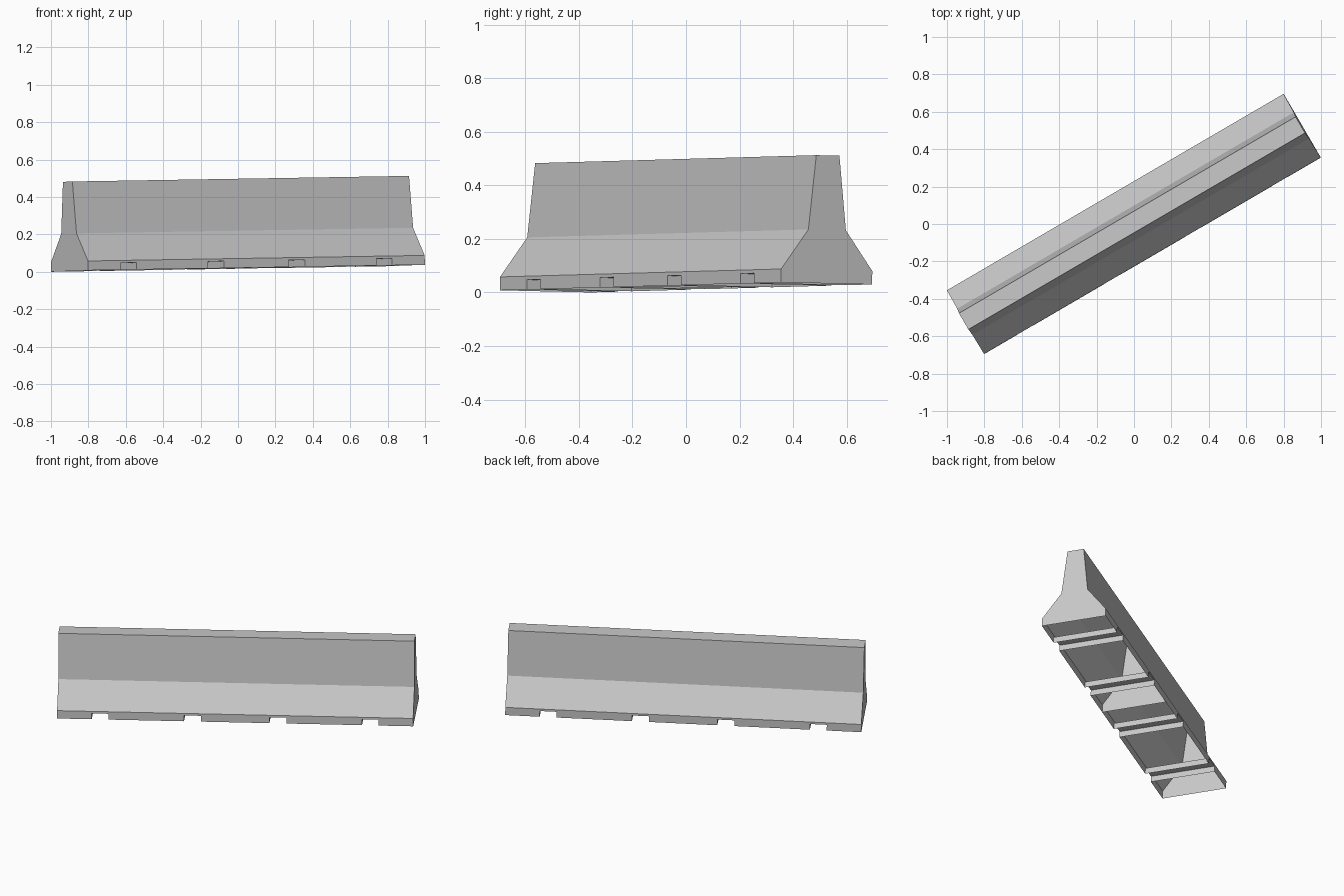
import bpy, bmesh, math
from mathutils import Matrix

if "Cube" in bpy.data.objects:
    bpy.data.objects.remove(bpy.data.objects["Cube"])

# Concrete road barrier: two hollow halves, open underneath, with fork slots
HALF_LEN = 1.042
SLOT_Z = 0.037
PROFILE = [(0.197, SLOT_Z), (0.197, 0.05), (0.081, 0.2), (0.05, 0.478)]
OUTLINE = PROFILE + [(-y, z) for y, z in reversed(PROFILE)]
SLOTS = [(0.20, 0.30), (0.742, 0.84)]

concrete = bpy.data.materials.new("concrete_grey")
concrete.diffuse_color = (0.58, 0.58, 0.58, 1)
concrete.use_nodes = True
concrete.node_tree.nodes["Principled BSDF"].inputs["Base Color"].default_value = concrete.diffuse_color

# Pose: turned about z, with a slight pitch and roll
POSE = (Matrix.Translation((0, 0, 0.0188))
        @ Matrix.Rotation(math.radians(30.26), 4, 'Z')
        @ Matrix.Rotation(-0.0143, 4, 'Y')
        @ Matrix.Rotation(-0.02, 4, 'X'))


def build_half(name, side):
    bm = bmesh.new()

    def face(pts):
        bm.faces.new([bm.verts.new((side * x, y, z)) for x, y, z in pts])

    w = PROFILE[0][0]
    stations = [0] + [x for s in SLOTS for x in s] + [HALF_LEN]
    for i, (a, b) in enumerate(zip(stations, stations[1:])):
        # upper shell
        for (y0, z0), (y1, z1) in zip(OUTLINE, OUTLINE[1:]):
            face([(a, y0, z0), (b, y0, z0), (b, y1, z1), (a, y1, z1)])
        if i % 2:
            # slot ceiling and its two cross walls
            face([(a, -w, SLOT_Z), (a, w, SLOT_Z), (b, w, SLOT_Z), (b, -w, SLOT_Z)])
            for x in (a, b):
                face([(x, -w, 0), (x, w, 0), (x, w, SLOT_Z), (x, -w, SLOT_Z)])
        else:
            # skirts between slots
            for y in (-w, w):
                face([(a, y, 0), (b, y, 0), (b, y, SLOT_Z), (a, y, SLOT_Z)])
    # end walls
    for x in (0, HALF_LEN):
        face([(x, y, z) for y, z in [(w, 0)] + OUTLINE + [(-w, 0)]])

    bmesh.ops.remove_doubles(bm, verts=bm.verts, dist=1e-5)
    bmesh.ops.recalc_face_normals(bm, faces=bm.faces)
    bm.transform(POSE)
    mesh = bpy.data.meshes.new(name)
    bm.to_mesh(mesh)
    bm.free()
    mesh.materials.append(concrete)
    bpy.context.collection.objects.link(bpy.data.objects.new(name, mesh))


build_half("barrier_half_right", 1)
build_half("barrier_half_left", -1)
